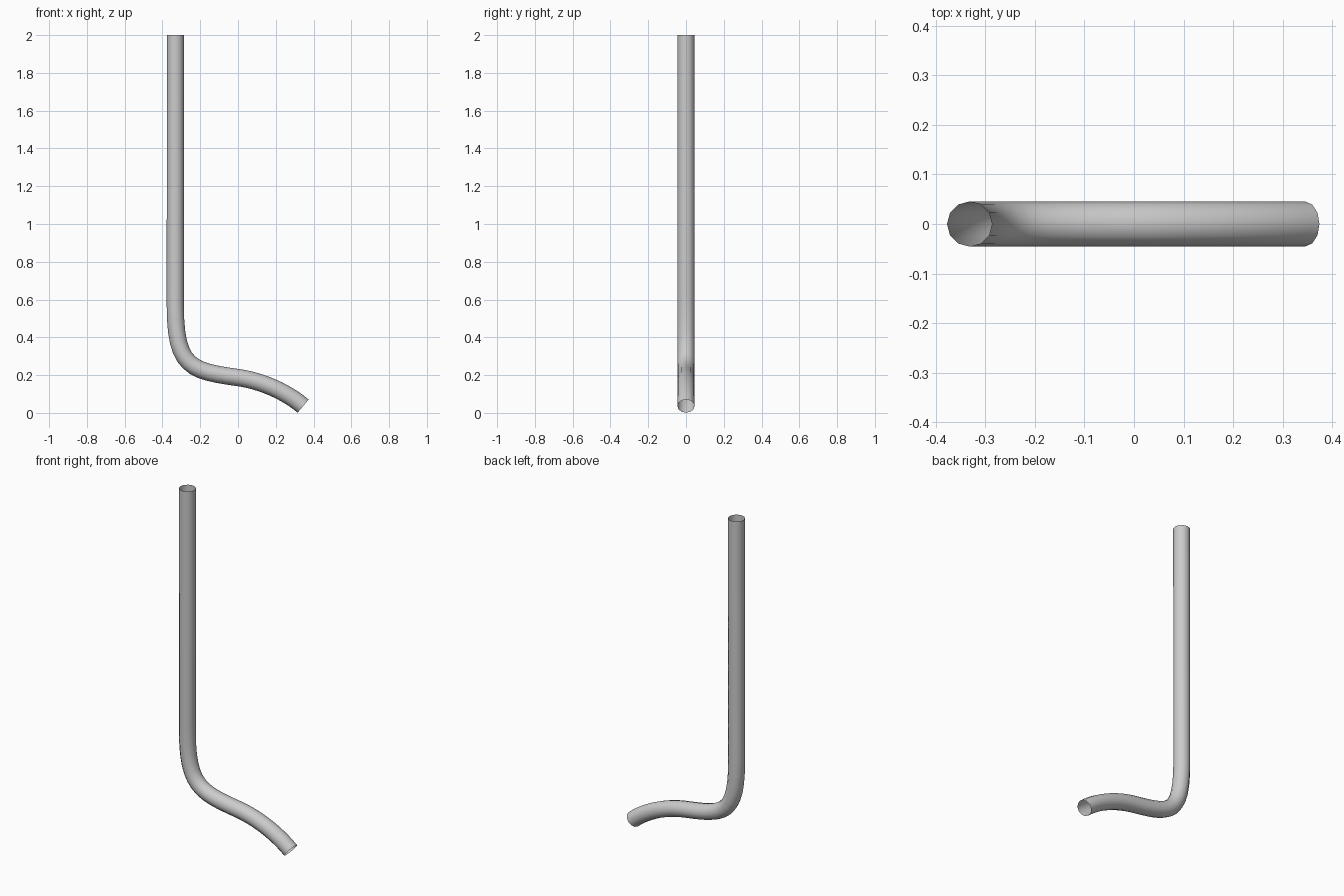
import bpy

if "Cube" in bpy.data.objects:
    bpy.data.objects.remove(bpy.data.objects["Cube"])

# Bent open pipe: left handle, point, right handle (x, z)
path = [
    ((-0.331, 2.3), (-0.331, 2.0), (-0.331, 1.55)),
    ((-0.332, 0.90), (-0.332, 0.57), (-0.332, 0.24)),
    ((-0.25, 0.222), (0.0, 0.187), (0.12, 0.170)),
    ((0.25, 0.116), (0.345, 0.036), (0.44, -0.044)),
]
curve = bpy.data.curves.new("bent_pipe", 'CURVE')
curve.dimensions = '3D'
curve.bevel_depth = 0.0455
curve.bevel_resolution = 4
curve.resolution_u = 12
curve.use_fill_caps = False

spline = curve.splines.new('BEZIER')
spline.bezier_points.add(len(path) - 1)
for p, (left, co, right) in zip(spline.bezier_points, path):
    p.handle_left_type = p.handle_right_type = 'FREE'
    p.co = (co[0], 0, co[1])
    p.handle_left = (left[0], 0, left[1])
    p.handle_right = (right[0], 0, right[1])
spline.use_smooth = True

pipe = bpy.data.objects.new("bent_pipe", curve)
bpy.context.collection.objects.link(pipe)

# Turn the swept curve into a smooth mesh
bpy.context.view_layer.objects.active = pipe
pipe.select_set(True)
bpy.ops.object.convert(target='MESH')
bpy.ops.object.shade_smooth()
